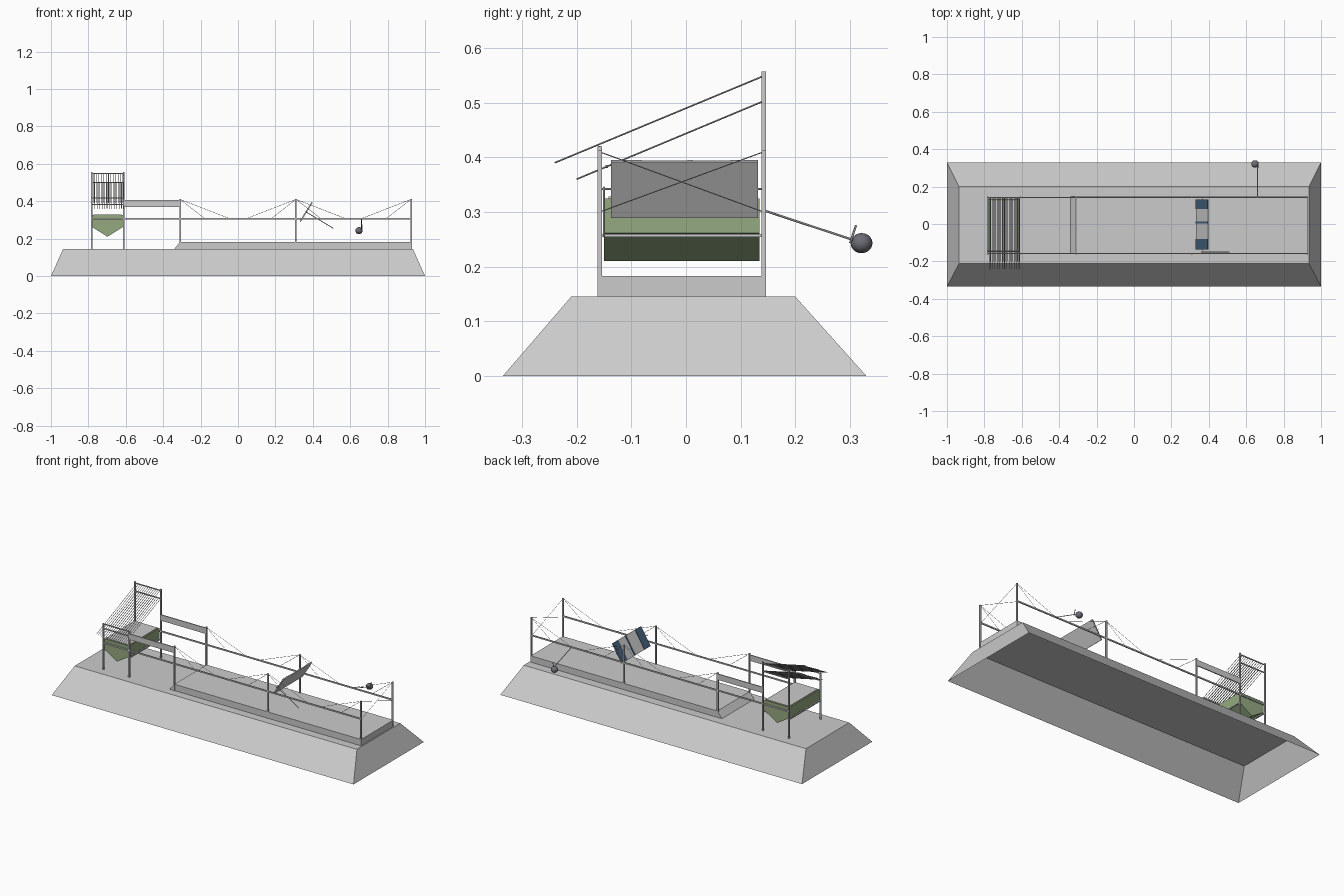
import bpy, bmesh, math
from mathutils import Vector

if "Cube" in bpy.data.objects:
    bpy.data.objects.remove(bpy.data.objects["Cube"])


def mat(name, col):
    m = bpy.data.materials.new(name)
    m.diffuse_color = (*col, 1)
    m.use_nodes = True
    m.node_tree.nodes["Principled BSDF"].inputs["Base Color"].default_value = m.diffuse_color
    return m


GREEN = mat("green_paint", (0.30, 0.40, 0.22))
BLUE = mat("dark_blue", (0.06, 0.12, 0.2))
DARK = mat("dark_grey", (0.15, 0.15, 0.18))


def finish(bm, name, m=None):
    bmesh.ops.recalc_face_normals(bm, faces=bm.faces)
    me = bpy.data.meshes.new(name)
    bm.to_mesh(me)
    bm.free()
    ob = bpy.data.objects.new(name, me)
    bpy.context.collection.objects.link(ob)
    if m:
        me.materials.append(m)
    return ob


def frustum(name, lo, hi, z0, z1, bottom=True, m=None):
    # lo / hi = (x0, x1, y0, y1)
    bm = bmesh.new()
    rings = []
    for (x0, x1, y0, y1), z in ((lo, z0), (hi, z1)):
        rings.append([bm.verts.new((x, y, z)) for x, y in
                      ((x0, y0), (x1, y0), (x1, y1), (x0, y1))])
    for i in range(4):
        j = (i + 1) % 4
        bm.faces.new((rings[0][i], rings[0][j], rings[1][j], rings[1][i]))
    bm.faces.new(rings[1])
    if bottom:
        bm.faces.new(rings[0])
    return finish(bm, name, m)


def box(name, x0, x1, y0, y1, z0, z1, m=None):
    r = (x0, x1, y0, y1)
    return frustum(name, r, r, z0, z1, True, m)


def rod(name, a, b, r, sides=6, m=None):
    a, b = Vector(a), Vector(b)
    bm = bmesh.new()
    bmesh.ops.create_cone(bm, cap_ends=True, segments=sides, radius1=r,
                          radius2=r, depth=(b - a).length)
    ob = finish(bm, name, m)
    ob.rotation_mode = 'QUATERNION'
    ob.rotation_quaternion = (b - a).to_track_quat('Z', 'Y')
    ob.location = (a + b) / 2
    return ob


# open-bottomed embankment and raised deck with a ramped end
frustum("embankment", (-1, 1, -0.335, 0.33), (-0.935, 0.935, -0.21, 0.2), 0, 0.145, False)
frustum("raised_deck", (-0.34, 0.928, -0.16, 0.146), (-0.31, 0.928, -0.16, 0.146), 0.145, 0.183)

FRONT, BACK, RAIL = -0.158, 0.142, 0.305
P = 0.004

# posts, rails, side panels and stay wires on both sides
for side, y, tall in (("front", FRONT, 0.42), ("back", BACK, 0.557)):
    for x in (-0.782, -0.61):
        box(side + "_tall_post", x - P, x + P, y - P, y + P, 0.145, tall)
    for x in (-0.31, 0.31, 0.925):
        box(side + "_post", x - P, x + P, y - P, y + P, 0.145, 0.412)
    box(side + "_rail", -0.782, 0.925, y - 0.003, y + 0.003, RAIL - 0.004, RAIL + 0.004)
    box(side + "_panel", -0.61, -0.31, y - 0.003, y + 0.003, 0.37, 0.405)
    for x, dirs in ((-0.31, (1,)), (0.31, (-1, 1)), (0.925, (-1,))):
        for d in dirs:
            for reach in (0.135, 0.27):
                rod(side + "_stay_wire", (x, y, 0.41), (x + d * reach, y, RAIL), 0.001, 4)

# cross bracing at the far end
rod("cross_brace_a", (0.925, FRONT, 0.41), (0.925, BACK, 0.30), 0.001, 4)
rod("cross_brace_b", (0.925, BACK, 0.41), (0.925, FRONT, 0.30), 0.001, 4)

# hopper: five-sided profile extruded along y
bm = bmesh.new()
prof = [(-0.78, 0.325), (-0.78, 0.262), (-0.698, 0.21), (-0.615, 0.262), (-0.615, 0.325)]
f = bm.faces.new([bm.verts.new((x, -0.15, z)) for x, z in prof])
ext = bmesh.ops.extrude_face_region(bm, geom=[f])
bmesh.ops.translate(bm, vec=(0, 0.284, 0),
                    verts=[v for v in ext["geom"] if isinstance(v, bmesh.types.BMVert)])
finish(bm, "hopper", GREEN)
box("hopper_load", -0.772, -0.623, -0.142, 0.126, 0.32, 0.328)
for x in (-0.782, -0.613):
    for z in (0.257,):
        box("hopper_bar", x - 0.003, x + 0.003, FRONT, BACK, z - 0.003, z + 0.003)

# sloping roof of thin slats in two layers, with cross beams
N = 13
for i in range(N):
    x = -0.77 + 0.155 * i / (N - 1)
    rod("upper_roof_slat", (x, 0.145, 0.55), (x, -0.24, 0.39), 0.0015, 4)
    rod("lower_roof_slat", (x + 0.005, 0.14, 0.502), (x + 0.005, -0.2, 0.36), 0.0015, 4)
for y, z in ((BACK, 0.548), (BACK, 0.50), (FRONT, 0.418), (-0.145, 0.383)):
    box("roof_beam", -0.782, -0.61, y - 0.002, y + 0.002, z - 0.003, z + 0.003)

# tilted plate with blue frame on its upper face
tilt = math.atan2(0.105, 0.065)


def plate_part(name, u0, u1, y0, y1, h0, h1, m):
    ob = box(name, u0, u1, y0, y1, h0, h1, m)
    ob.location = (0.365, 0, 0.342)
    ob.rotation_euler = (0, -tilt, 0)


plate_part("tilted_plate", -0.06, 0.06, -0.137, 0.132, -0.003, 0.002, None)
for y0, y1 in ((-0.137, -0.08), (0.003, 0.013), (0.08, 0.132)):
    plate_part("plate_blue_band", -0.06, 0.06, y0, y1, 0.002, 0.004, BLUE)
rod("plate_arm", (0.36, -0.15, 0.345), (0.51, -0.15, 0.255), 0.002)
rod("plate_pivot", (0.365, FRONT, 0.342), (0.365, BACK, 0.342), 0.002)

# hanging lamp on a sloping arm behind the rail
rod("lamp_arm", (0.66, BACK, 0.303), (0.66, 0.305, 0.249), 0.002)
rod("lamp_bracket", (0.665, 0.30, 0.243), (0.665, 0.311, 0.276), 0.002)
bm = bmesh.new()
bmesh.ops.create_uvsphere(bm, u_segments=16, v_segments=10, radius=0.02)
lamp = finish(bm, "lamp", DARK)
lamp.location = (0.647, 0.321, 0.243)
lamp.scale = (1, 1, 0.92)
for p in lamp.data.polygons:
    p.use_smooth = True
